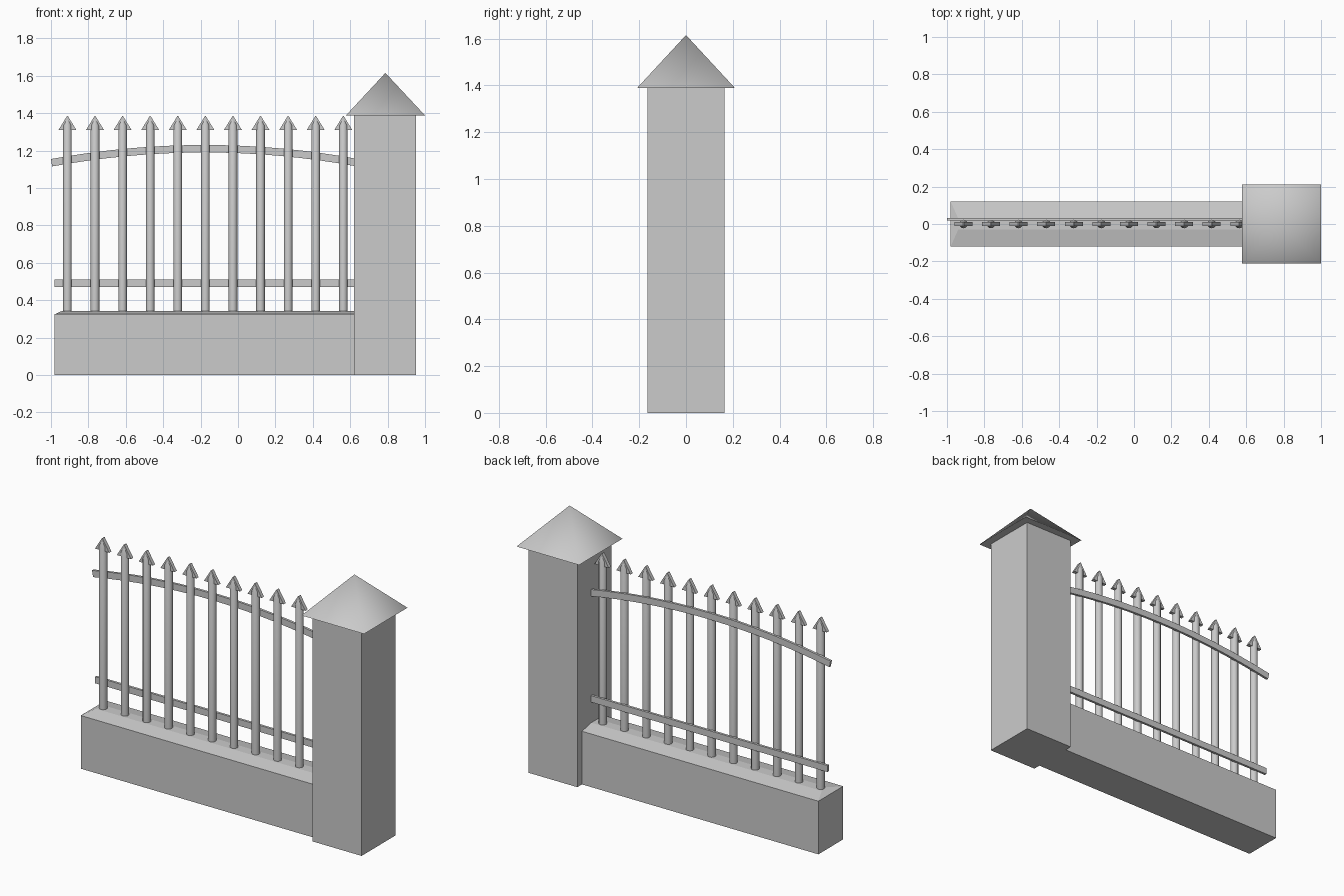
import bpy, bmesh, math

if "Cube" in bpy.data.objects:
    bpy.data.objects.remove(bpy.data.objects["Cube"])

grey = bpy.data.materials.new("stone grey")
grey.use_nodes = True
COLOUR = (0.6, 0.6, 0.6, 1)
grey.diffuse_color = COLOUR
grey.node_tree.nodes["Principled BSDF"].inputs["Base Color"].default_value = COLOUR


def finish(name, bm):
    bmesh.ops.recalc_face_normals(bm, faces=bm.faces)
    mesh = bpy.data.meshes.new(name)
    bm.to_mesh(mesh)
    bm.free()
    mesh.materials.append(grey)
    obj = bpy.data.objects.new(name, mesh)
    bpy.context.collection.objects.link(obj)
    return obj


def loft(name, rings):
    """Join rings of equal point count and cap both ends."""
    bm = bmesh.new()
    rows = [[bm.verts.new(p) for p in ring] for ring in rings]
    n = len(rows[0])
    for a, b in zip(rows, rows[1:]):
        for i in range(n):
            j = (i + 1) % n
            bm.faces.new((a[i], a[j], b[j], b[i]))
    bm.faces.new(rows[0])
    bm.faces.new(rows[-1])
    return finish(name, bm)


def rect(x0, x1, y0, y1, z):
    return [(x0, y0, z), (x1, y0, z), (x1, y1, z), (x0, y1, z)]


def smooth(obj, angle):
    bpy.ops.object.select_all(action="DESELECT")
    obj.select_set(True)
    bpy.context.view_layer.objects.active = obj
    bpy.ops.object.shade_smooth_by_angle(angle=math.radians(angle))


# Low wall with a shallow weathered top
loft("base_wall", [rect(-0.98, 0.63, -0.12, 0.12, 0),
                   rect(-0.98, 0.63, -0.12, 0.12, 0.325),
                   rect(-0.94, 0.63, -0.03, 0.03, 0.343)])

# Gate pillar
loft("pillar", [rect(0.62, 0.952, -0.165, 0.165, 0),
                rect(0.62, 0.952, -0.165, 0.165, 1.39)])

# Pyramid cap: softly shaded slopes over a flat underside
bm = bmesh.new()
base = [bm.verts.new(p) for p in rect(0.577, 1.0, -0.21, 0.21, 1.388)]
apex = bm.verts.new((0.788, 0, 1.615))
for i in range(4):
    bm.faces.new((base[i], base[(i + 1) % 4], apex))
bm.faces.new(base)
smooth(finish("pillar_cap", bm), 100)

# Rails behind the pickets: the upper one arched, the lower one straight
def rail(name, x0, x1, z_end, rise, steps):
    rings = []
    mid, half = (x0 + x1) / 2, (x1 - x0) / 2
    for k in range(steps + 1):
        t = 2 * k / steps - 1
        x, z = mid + half * t, z_end + rise * (1 - t * t)
        slope = math.atan(-2 * rise * t / half)
        dx, dz = -0.02 * math.sin(slope), 0.02 * math.cos(slope)
        rings.append([(x - dx, 0.018, z - dz), (x - dx, 0.033, z - dz),
                      (x + dx, 0.033, z + dz), (x + dx, 0.018, z + dz)])
    return loft(name, rings)


rail("upper_rail", -0.997, 0.64, 1.135, 0.075, 16)
rail("lower_rail", -0.98, 0.63, 0.49, 0, 1)

# Round pickets with flat arrow heads
def circle(x, r, z, sides=12):
    return [(x + r * math.cos(math.tau * i / sides),
             r * math.sin(math.tau * i / sides), z) for i in range(sides)]


for k in range(11):
    x = -0.912 + 0.1475 * k
    smooth(loft(f"picket_{k + 1}", [circle(x, 0.023, 0.32), circle(x, 0.023, 1.335),
                                    circle(x, 0.003, 1.383)]), 35)
    loft(f"arrow_head_{k + 1}", [rect(x - 0.048, x + 0.048, -0.011, 0.011, 1.31),
                                 rect(x - 0.002, x + 0.002, -0.011, 0.011, 1.385)])
